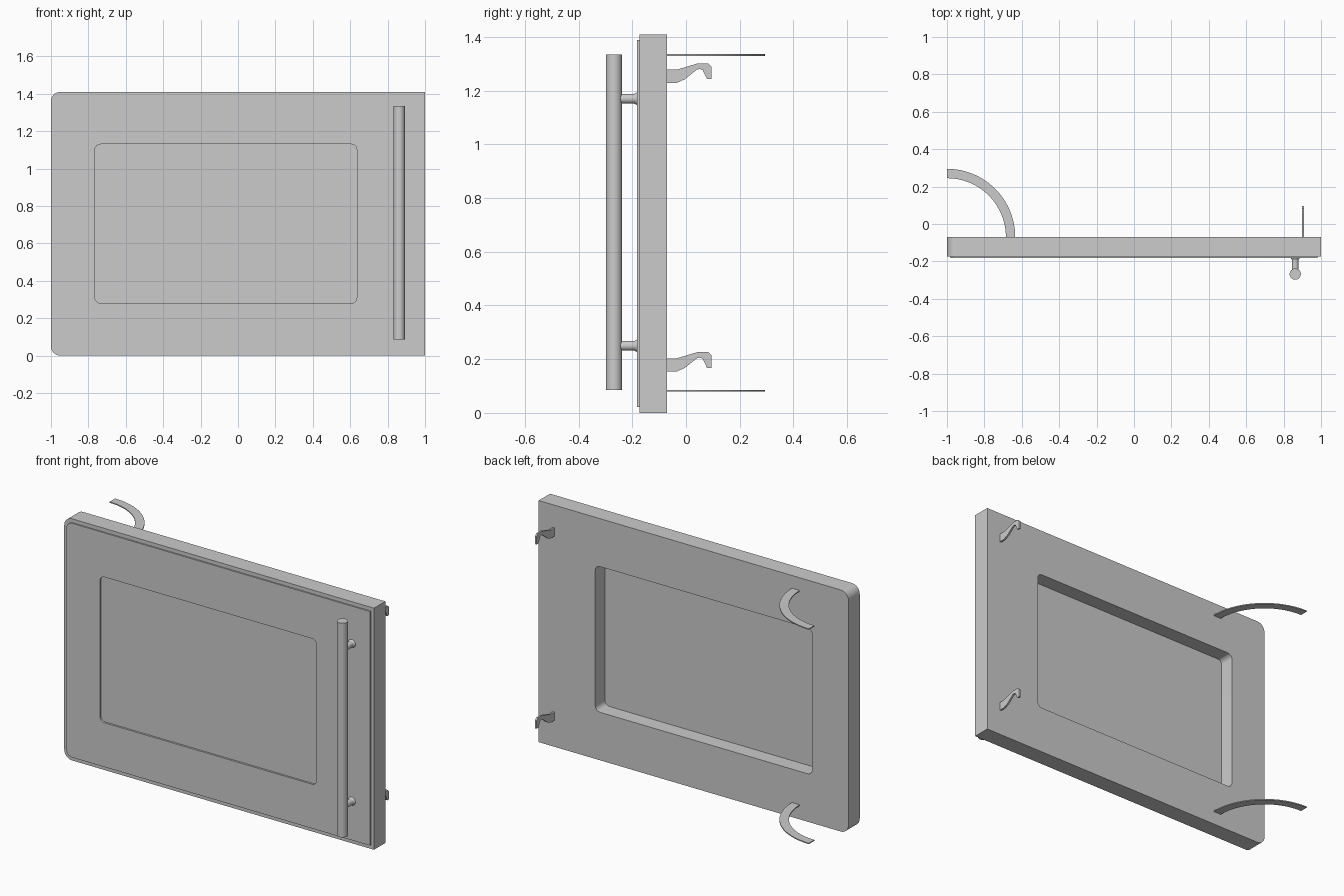
import bpy, bmesh
from math import pi, cos, sin
from mathutils import Matrix

if "Cube" in bpy.data.objects:
    bpy.data.objects.remove(bpy.data.objects["Cube"])

grey = bpy.data.materials.new("plain grey")
grey.use_nodes = True
grey.diffuse_color = (0.6, 0.6, 0.6, 1)
grey.node_tree.nodes["Principled BSDF"].inputs["Base Color"].default_value = (0.6, 0.6, 0.6, 1)

UPRIGHT = Matrix.Rotation(pi / 2, 4, 'X')                       # profile (x, z), depth along -y
SIDEWAYS = Matrix(((0, 0, 1, 0), (1, 0, 0, 0), (0, 1, 0, 0), (0, 0, 0, 1)))  # profile (y, z), depth along x


def activate(ob):
    bpy.ops.object.select_all(action='DESELECT')
    ob.select_set(True)
    bpy.context.view_layer.objects.active = ob


def smooth(ob):
    activate(ob)
    bpy.ops.object.shade_smooth_by_angle(angle=pi / 6)


def rounded_rect(x0, x1, z0, z1, r_left, r_right, steps=8):
    """Outline with separate corner radii on the -x and +x sides."""
    pts = []
    corners = ((x1, z1, r_right, 0), (x0, z1, r_left, 1), (x0, z0, r_left, 2), (x1, z0, r_right, 3))
    for x, z, r, quarter in corners:
        if r == 0:
            pts.append((x, z))
            continue
        cx = x - r if x == x1 else x + r
        cz = z - r if z == z1 else z + r
        for i in range(steps + 1):
            a = (quarter + i / steps) * pi / 2
            pts.append((cx + r * cos(a), cz + r * sin(a)))
    return pts


def slab(name, outlines, low, high, matrix=Matrix()):
    """Extrude closed outlines (later ones are holes) from low to high."""
    curve = bpy.data.curves.new(name, 'CURVE')
    curve.dimensions = '2D'
    curve.fill_mode = 'BOTH'
    curve.extrude = (high - low) / 2
    for pts in outlines:
        spline = curve.splines.new('POLY')
        spline.points.add(len(pts) - 1)
        for p, (u, v) in zip(spline.points, pts):
            p.co = (u, v, 0, 1)
        spline.use_cyclic_u = True
    ob = bpy.data.objects.new(name, curve)
    bpy.context.collection.objects.link(ob)
    activate(ob)
    bpy.ops.object.convert(target='MESH')
    ob = bpy.context.object
    ob.data.transform(matrix @ Matrix.Translation((0, 0, (low + high) / 2)))
    bm = bmesh.new()
    bm.from_mesh(ob.data)
    bmesh.ops.remove_doubles(bm, verts=bm.verts, dist=1e-5)
    bmesh.ops.recalc_face_normals(bm, faces=bm.faces)
    bm.to_mesh(ob.data)
    bm.free()
    ob.data.materials.clear()
    ob.data.materials.append(grey)
    smooth(ob)
    return ob


def rod(name, location, r1, r2, length, along_y=False):
    rotation = (pi / 2, 0, 0) if along_y else (0, 0, 0)
    bpy.ops.mesh.primitive_cone_add(vertices=32, radius1=r1, radius2=r2, depth=length,
                                    location=location, rotation=rotation)
    ob = bpy.context.object
    ob.name = name
    ob.data.materials.append(grey)
    smooth(ob)


# Door frame, front plate and window pane
HEIGHT, BACK, FRONT = 1.41, 0.07, 0.174
window = rounded_rect(-0.765, 0.635, 0.28, 1.13, 0.03, 0.03)
slab("door_body", [rounded_rect(-1, 1, 0, HEIGHT, 0.05, 0), window], BACK, FRONT, UPRIGHT)
slab("front_plate", [rounded_rect(-0.98, 0.98, 0.022, HEIGHT - 0.022, 0.035, 0), window],
     FRONT, FRONT + 0.008, UPRIGHT)
pane = rounded_rect(-0.77, 0.64, 0.275, 1.135, 0.03, 0.03)
slab("window_pane", [pane], 0.158, 0.171, UPRIGHT)

# Handle bar with two flared posts
HX = 0.862
rod("handle_bar", (HX, -0.268, 0.71), 0.03, 0.03, 1.25)
for place, z in (("lower", 0.25), ("upper", 1.17)):
    rod(place + "_handle_post", (HX, -0.215, z), 0.018, 0.018, 0.07, True)
    rod(place + "_post_flange", (HX, -0.186, z), 0.025, 0.018, 0.012, True)

# Curved hinge arms
quarter = [i / 24 * pi / 2 for i in range(25)]
arm = [(-1 + 0.365 * cos(a), -BACK + 0.365 * sin(a)) for a in quarter]
arm += [(-1 + 0.315 * cos(a), -BACK + 0.315 * sin(a)) for a in reversed(quarter)]
for place, z in (("lower", 0.082), ("upper", 1.333)):
    slab(place + "_hinge_arm", [arm], z - 0.003, z + 0.003)

# Latch hooks
hook = [(-0.075, 0.049), (-0.035, 0.049), (-0.005, 0.062), (0.04, 0.098), (0.05, 0.101), (0.062, 0.097),
        (0.078, 0.063), (0.095, 0.063), (0.095, 0.11), (0.082, 0.122), (0.045, 0.122), (-0.035, 0.098),
        (-0.075, 0.098)]
for place, z in (("lower", 0.105), ("upper", 1.18)):
    slab(place + "_latch_hook", [[(y, z + h) for y, h in hook]], 0.898, 0.909, SIDEWAYS)
